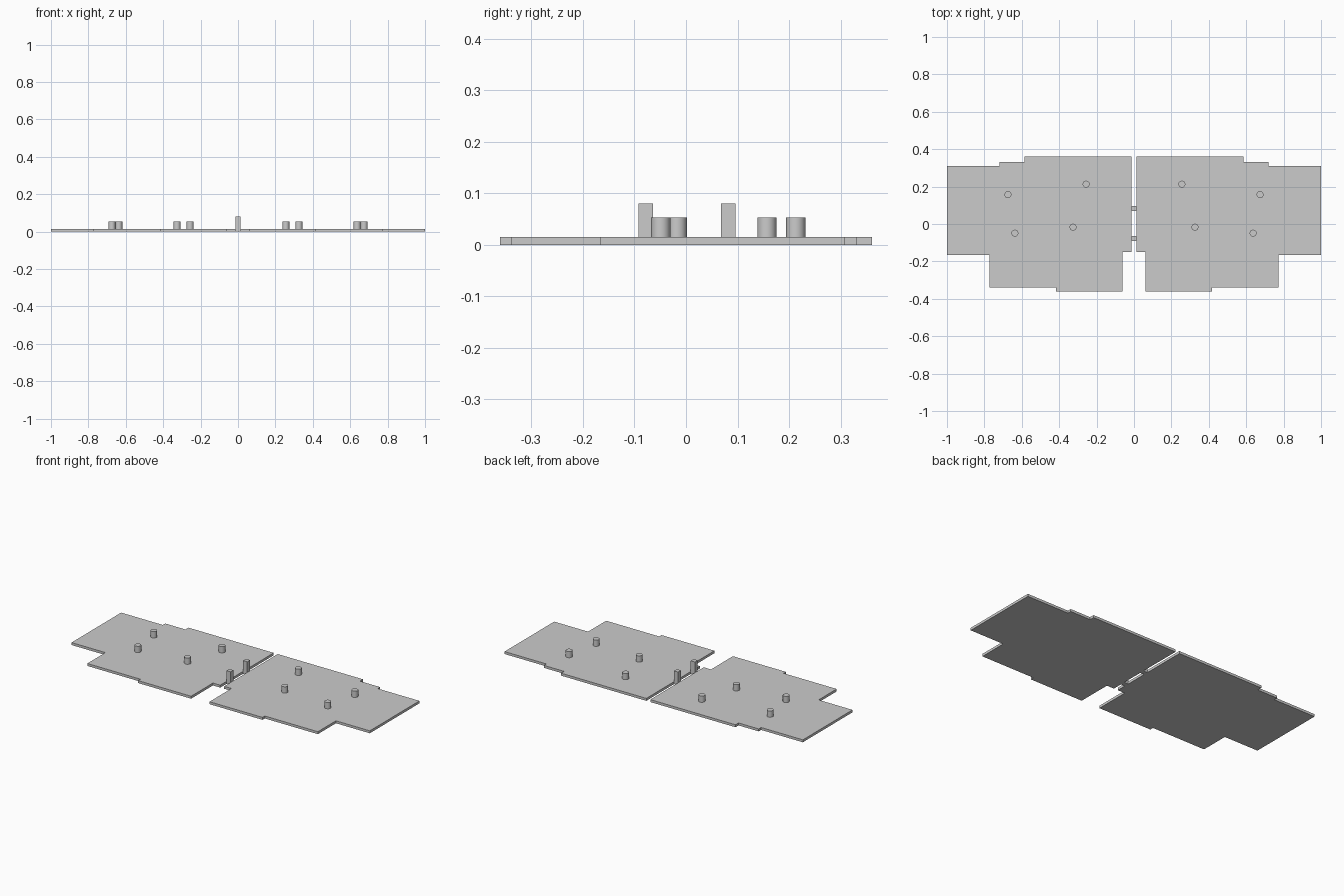
import bpy
import bmesh

cube = bpy.data.objects.get("Cube")
if cube:
    bpy.data.objects.remove(cube, do_unlink=True)

PLATE_Z = 0.015
PEG_TOP = 0.053
POST_TOP = 0.08
INNER_X = 0.0135

# One plain grey for everything
grey = bpy.data.materials.new("plain_grey")
grey.use_nodes = True
colour = (0.6, 0.6, 0.6, 1)
grey.diffuse_color = colour
grey.node_tree.nodes["Principled BSDF"].inputs["Base Color"].default_value = colour


def add_object(name, bm):
    bmesh.ops.recalc_face_normals(bm, faces=bm.faces)
    mesh = bpy.data.meshes.new(name)
    bm.to_mesh(mesh)
    bm.free()
    mesh.materials.append(grey)
    obj = bpy.data.objects.new(name, mesh)
    bpy.context.collection.objects.link(obj)
    return obj


def prism(name, outline, z0, z1):
    bm = bmesh.new()
    base = bm.faces.new([bm.verts.new((x, y, z0)) for x, y in outline])
    top = bmesh.ops.extrude_face_region(bm, geom=[base], use_keep_orig=True)
    verts = [v for v in top["geom"] if isinstance(v, bmesh.types.BMVert)]
    bmesh.ops.translate(bm, verts=verts, vec=(0, 0, z1 - z0))
    return add_object(name, bm)


def peg(name, x, y):
    bpy.ops.mesh.primitive_cylinder_add(
        vertices=32, radius=0.0185, depth=PEG_TOP - PLATE_Z,
        location=(x, y, (PEG_TOP + PLATE_Z) / 2))
    obj = bpy.context.object
    obj.name = name
    obj.data.materials.append(grey)
    bpy.ops.object.shade_smooth_by_angle()


# Stepped outline of one plate, from the inner back corner outwards
outline = [
    (INNER_X, 0.361), (0.585, 0.361), (0.585, 0.332), (0.72, 0.332),
    (0.72, 0.309), (1, 0.309), (1, -0.166), (0.773, -0.166),
    (0.773, -0.339), (0.417, -0.339), (0.417, -0.361), (0.062, -0.361),
    (0.062, -0.151), (INNER_X, -0.151),
]
peg_spots = [(0.256, 0.213), (0.674, 0.157), (0.326, -0.017), (0.637, -0.049)]

# Mirrored plates with their pegs
for side, sign in (("left", 1), ("right", -1)):
    prism(side + "_plate", [(sign * x, y) for x, y in outline], 0, PLATE_Z)
    for i, (x, y) in enumerate(peg_spots, 1):
        peg(f"{side}_peg_{i}", sign * x, y)

# Square posts bridging the gap between the plates
for name, y in (("front_post", -0.078), ("back_post", 0.082)):
    w = 0.0138
    prism(name, [(-w, y - w), (w, y - w), (w, y + w), (-w, y + w)], 0, POST_TOP)
